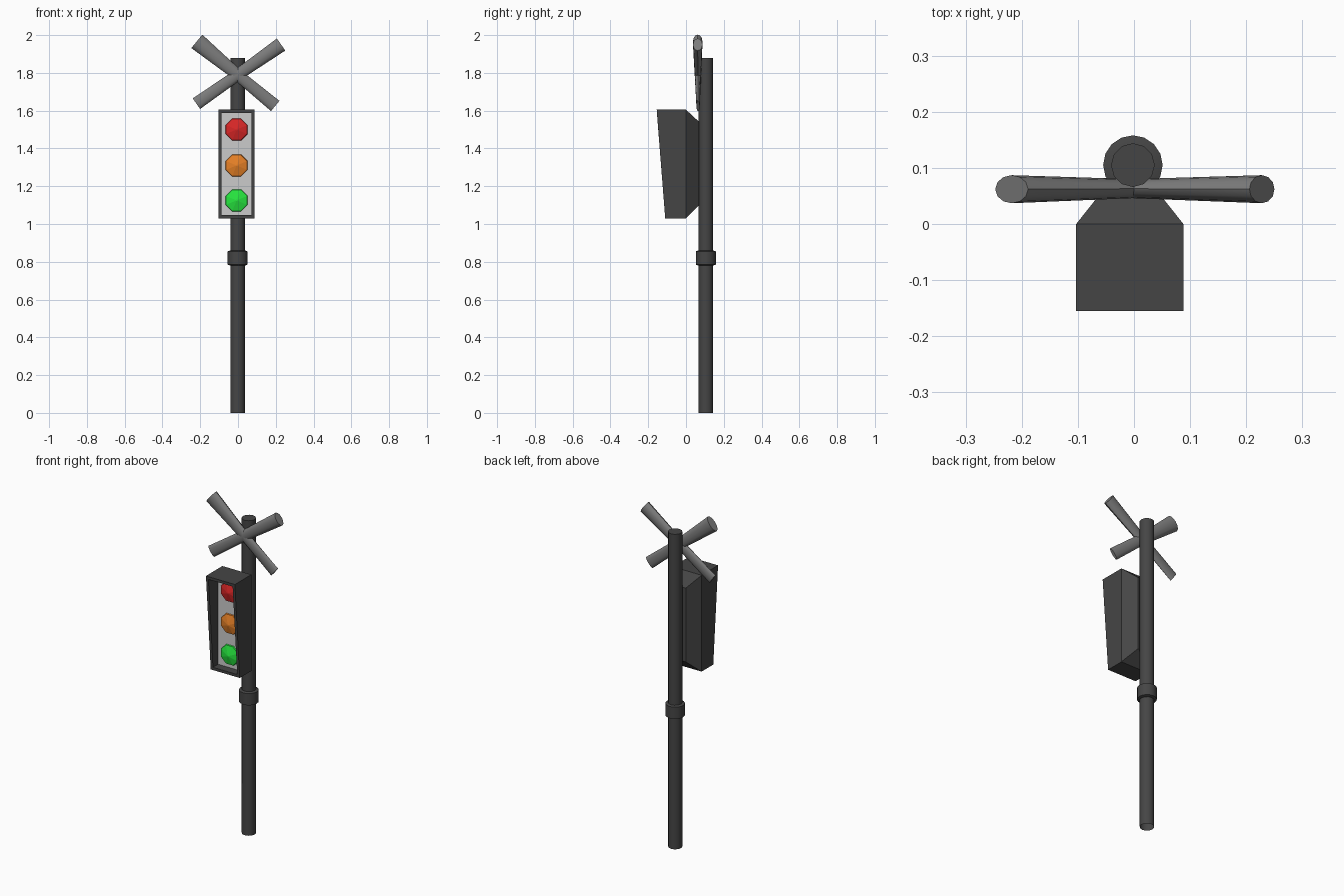
import bpy, bmesh
from math import pi, cos, sin, atan2
from mathutils import Vector

if "Cube" in bpy.data.objects:
    bpy.data.objects.remove(bpy.data.objects["Cube"])

POLE_X, POLE_Y = -0.002, 0.105


def loft(name, rings, cap_start=True, cap_end=True, smooth=False, color=None):
    """Skin a list of equal-length point rings."""
    bm = bmesh.new()
    vr = [[bm.verts.new(p) for p in ring] for ring in rings]
    n = len(vr[0])
    for a, b in zip(vr, vr[1:]):
        for i in range(n):
            j = (i + 1) % n
            bm.faces.new((a[i], a[j], b[j], b[i]))
    if cap_start:
        bm.faces.new(vr[0][::-1])
    if cap_end:
        bm.faces.new(vr[-1])
    bmesh.ops.recalc_face_normals(bm, faces=bm.faces)
    me = bpy.data.meshes.new(name)
    bm.to_mesh(me)
    bm.free()
    ob = bpy.data.objects.new(name, me)
    bpy.context.collection.objects.link(ob)
    if color:
        mat = bpy.data.materials.new(name + "_paint")
        mat.diffuse_color = (*color, 1)
        mat.use_nodes = True
        mat.node_tree.nodes["Principled BSDF"].inputs["Base Color"].default_value = mat.diffuse_color
        me.materials.append(mat)
    if smooth:
        bpy.ops.object.select_all(action='DESELECT')
        ob.select_set(True)
        bpy.context.view_layer.objects.active = ob
        bpy.ops.object.shade_smooth_by_angle(angle=pi / 4)
    return ob


def ring(centre, u, v, n):
    """Ellipse of n points spanned by half-axes u and v."""
    c, u, v = Vector(centre), Vector(u), Vector(v)
    return [c + u * cos(2 * pi * i / n) + v * sin(2 * pi * i / n) for i in range(n)]


def disc(r, z, n):
    return ring((POLE_X, POLE_Y, z), (r, 0, 0), (0, r, 0), n)


DARK = (0.06, 0.06, 0.06)

# Pole, open at the foot, and its collar
loft("pole", [disc(0.039, 0, 12), disc(0.039, 1.88, 12)], cap_start=False,
     smooth=True, color=DARK)
loft("pole_collar", [disc(0.039, 0.78, 16), disc(0.053, 0.785, 16),
                     disc(0.053, 0.855, 16), disc(0.039, 0.86, 16)],
     smooth=True, color=DARK)

# Signal housing: recessed panel, slanted front frame, body, tapered back
BX = -0.0075


def rect(hw, z0, y0, z1, y1):
    return [(BX - hw, y0, z0), (BX + hw, y0, z0), (BX + hw, y1, z1), (BX - hw, y1, z1)]


loft("signal_housing", [
    rect(0.080, 1.047, -0.063, 1.588, -0.063),
    rect(0.080, 1.047, -0.111, 1.588, -0.154),
    rect(0.0955, 1.03, -0.110, 1.605, -0.155),
    rect(0.0955, 1.03, 0.0, 1.605, 0.0),
    rect(0.040, 1.10, 0.07, 1.54, 0.07)], cap_start=False, color=DARK)
loft("signal_panel", [rect(0.080, 1.047, -0.063, 1.588, -0.063)], cap_end=False)

# Three faceted lamps
for name, z, col in (("red_lamp", 1.50, (0.7, 0.02, 0.02)),
                     ("amber_lamp", 1.31, (0.8, 0.22, 0.02)),
                     ("green_lamp", 1.125, (0.02, 0.8, 0.05))):
    loft(name, [ring((BX, y, z), (r * cos(pi / 8), 0, r * sin(pi / 8)),
                     (-r * sin(pi / 8), 0, r * cos(pi / 8)), 8)
                for r, y in ((0.063, -0.062), (0.060, -0.070), (0.004, -0.085))],
         color=col)

# Crossed arms: flattened tubes pinched in the middle
CROSS_Y = 0.062


def arm(name, top, bottom, w_top, w_bottom):
    t, b = Vector((top[0], CROSS_Y, top[1])), Vector((bottom[0], CROSS_Y + 0.002, bottom[1]))
    d = (b - t).normalized()
    side = Vector((-d.z, 0, d.x))
    rings = [ring(t.lerp(b, f), side * w, (0, h, 0), 12)
             for f, w, h in ((0, w_top, 0.025), (0.52, 0.030, 0.017), (1, w_bottom, 0.009))]
    loft(name, rings, smooth=True, color=(0.2, 0.2, 0.2))


arm("cross_arm_left", (-0.218, 1.967), (0.197, 1.625), 0.046, 0.035)
arm("cross_arm_right", (0.228, 1.95), (-0.22, 1.637), 0.039, 0.034)
